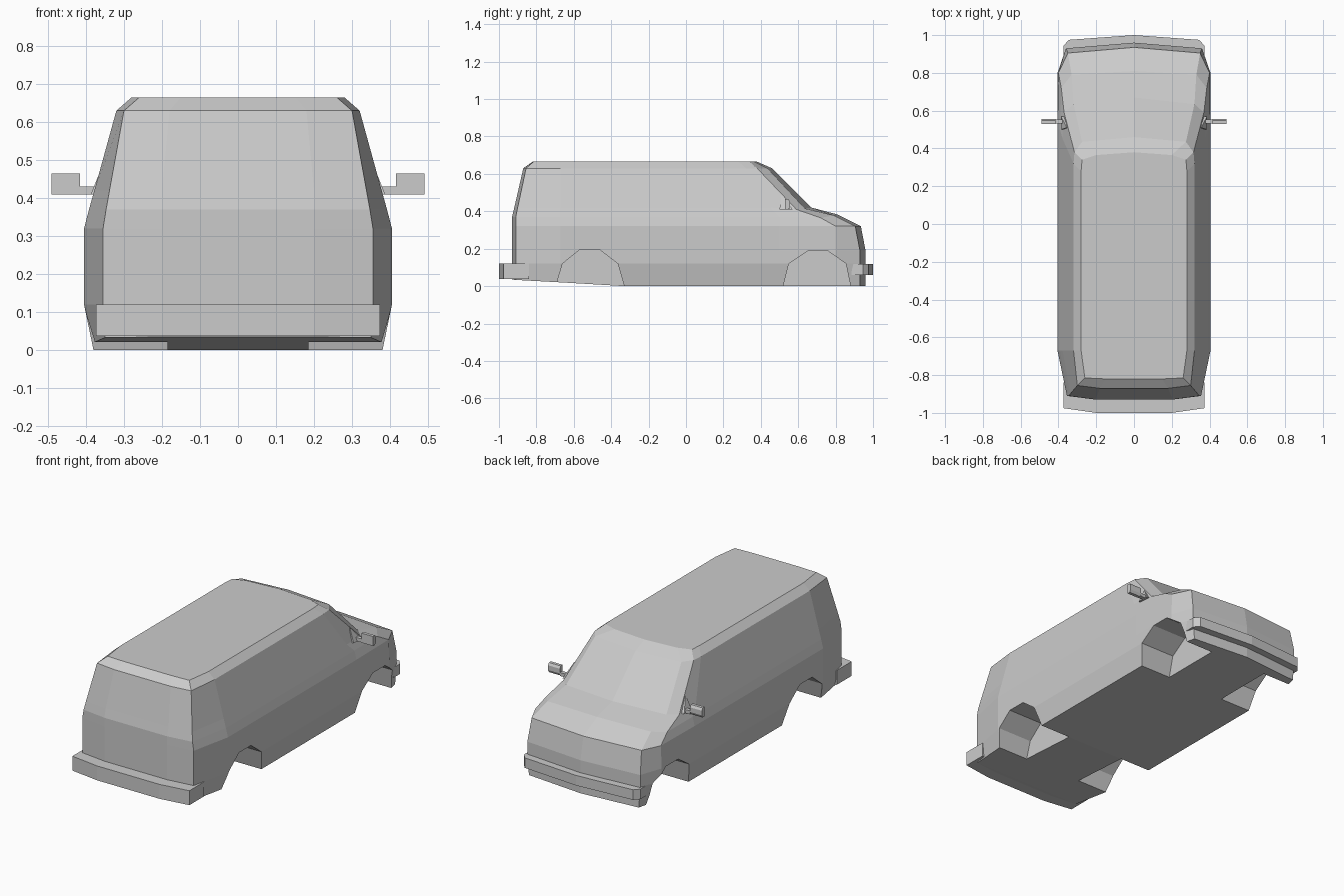
import bpy, bmesh

if "Cube" in bpy.data.objects:
    bpy.data.objects.remove(bpy.data.objects["Cube"])


def make_object(name, verts, faces):
    mesh = bpy.data.meshes.new(name)
    mesh.from_pydata(verts, [], faces)
    bm = bmesh.new()
    bm.from_mesh(mesh)
    bmesh.ops.remove_doubles(bm, verts=bm.verts, dist=0.0005)
    bmesh.ops.recalc_face_normals(bm, faces=bm.faces)
    bm.to_mesh(mesh)
    bm.free()
    obj = bpy.data.objects.new(name, mesh)
    bpy.context.collection.objects.link(obj)
    return obj


def loft(name, rings):
    """Skin half outlines (rear to front), mirrored across x, with strip caps."""
    n = len(rings[0])
    verts, faces = [], []
    for ring in rings:
        verts += ring + [(-x, y, z) for x, y, z in reversed(ring)]
    m = 2 * n
    for r in range(len(rings) - 1):
        a, b = r * m, (r + 1) * m
        faces += [(a + i, a + (i + 1) % m, b + (i + 1) % m, b + i) for i in range(m)]
    for base in (0, (len(rings) - 1) * m):
        faces += [(base + i, base + i + 1, base + m - 2 - i, base + m - 1 - i)
                  for i in range(n - 1)]
    return make_object(name, verts, faces)


def prism(name, profile, x0, x1):
    """Extrude a (y, z) profile along x."""
    n = len(profile)
    verts = [(x, y, z) for x in (x0, x1) for y, z in profile]
    faces = [tuple(range(n)), tuple(range(n, 2 * n))]
    faces += [(i, (i + 1) % n, n + (i + 1) % n, n + i) for i in range(n)]
    return make_object(name, verts, faces)


def level(plan, z):
    return [(x, y, z) for x, y in plan]


# Body shell: horizontal outlines from sill to roof
tail = [(0.2, -0.93), (0.355, -0.91), (0.405, -0.67), (0.405, -0.33)]
wide = tail + [(0.405, 0.5), (0.405, 0.8), (0.36, 0.93), (0, 0.96)]
sill = [(0.2, -0.93, 0.035), (0.35, -0.91, 0.033), (0.38, -0.67, 0.02), (0.38, -0.33, 0),
        (0.38, 0.5, 0), (0.38, 0.8, 0), (0.35, 0.93, 0), (0, 0.96, 0)]
belt = level(tail + [(0.405, 0.5), (0.4, 0.8), (0.35, 0.905), (0, 0.935)], 0.32)
hood = [(0.2, -0.93, 0.37), (0.347, -0.91, 0.37), (0.392, -0.67, 0.37), (0.392, -0.33, 0.37),
        (0.392, 0.5, 0.37), (0.385, 0.72, 0.365), (0.33, 0.79, 0.378), (0, 0.81, 0.383)]
cowl = [(0.2, -0.918, 0.42), (0.338, -0.90, 0.42), (0.378, -0.67, 0.42), (0.378, -0.33, 0.42),
        (0.378, 0.45, 0.42), (0.37, 0.59, 0.41), (0.32, 0.635, 0.415), (0, 0.67, 0.42)]
gutter = level([(0.18, -0.87), (0.30, -0.855), (0.32, -0.67), (0.32, -0.33),
                (0.32, 0.32), (0.315, 0.38), (0.275, 0.435), (0, 0.46)], 0.63)
roof = level([(0.15, -0.82), (0.26, -0.815), (0.28, -0.67), (0.28, -0.33),
              (0.28, 0.28), (0.275, 0.34), (0.2, 0.365), (0, 0.38)], 0.665)
body = loft("van_body", [sill, level(wide, 0.12), level(wide, 0.19),
                         belt, hood, cowl, gutter, roof])

# Wheel arches cut out of both sides
arches = {
    "rear": [(-0.70, -0.1), (-0.69, 0.02), (-0.66, 0.12), (-0.57, 0.193), (-0.46, 0.193),
             (-0.365, 0.12), (-0.33, 0), (-0.315, -0.1)],
    "front": [(0.505, -0.1), (0.52, 0), (0.55, 0.12), (0.65, 0.187), (0.76, 0.187),
              (0.855, 0.12), (0.88, 0), (0.895, -0.1)],
}
for end, profile in arches.items():
    for side, s in (("left", -1), ("right", 1)):
        cutter = prism(f"{end}_{side}_arch_cutter", profile, s * 0.185, s * 0.6)
        mod = body.modifiers.new("arch", 'BOOLEAN')
        mod.operation = 'DIFFERENCE'
        mod.solver = 'EXACT'
        mod.object = cutter
        cutter.hide_render = True
        cutter.hide_viewport = True

# Bumpers
rear_plan = [(0.2, -1.0), (0.373, -0.975), (0.373, -0.84)]
loft("rear_bumper", [level(rear_plan, 0.037), level(rear_plan, 0.12)])
front_plan = [(0.372, 0.885), (0.372, 0.945), (0.345, 0.975), (0, 1.0)]
loft("front_bumper", [level(front_plan, 0.06), level(front_plan, 0.118)])

# Door mirrors: head, arm and triangular base
for side, s in (("left", -1), ("right", 1)):
    prism(f"{side}_mirror_head",
          [(0.53, 0.41), (0.548, 0.41), (0.556, 0.425), (0.556, 0.452), (0.548, 0.465), (0.53, 0.465)],
          s * 0.415, s * 0.49)
    prism(f"{side}_mirror_arm",
          [(0.532, 0.41), (0.554, 0.41), (0.554, 0.43), (0.532, 0.43)], s * 0.365, s * 0.415)
    make_object(f"{side}_mirror_base",
                [(s * 0.36, 0.50, 0.41), (s * 0.36, 0.57, 0.41), (s * 0.387, 0.57, 0.41),
                 (s * 0.387, 0.50, 0.41), (s * 0.355, 0.51, 0.49)],
                [(0, 1, 2, 3), (0, 1, 4), (1, 2, 4), (2, 3, 4), (3, 0, 4)])
